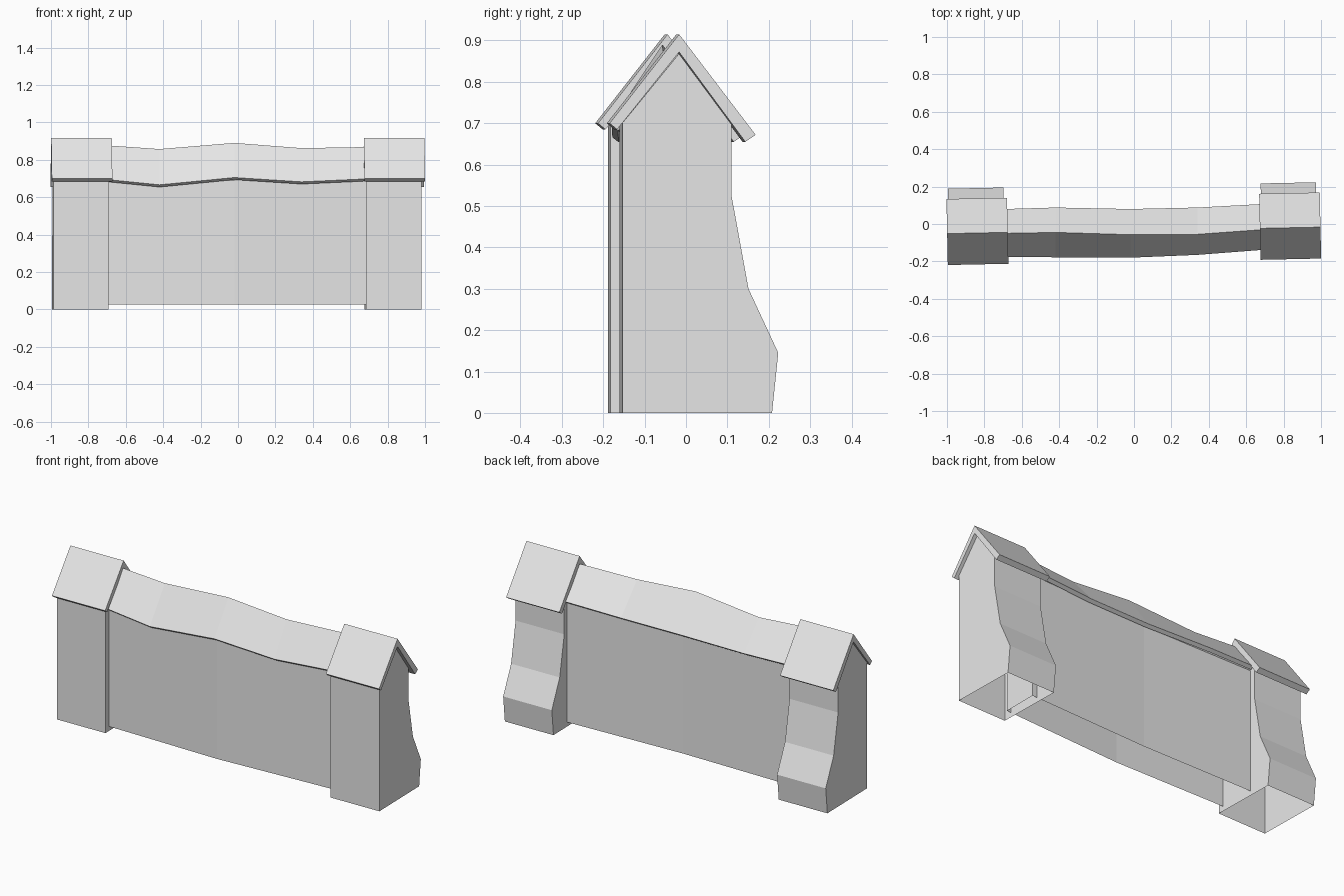
import bpy, bmesh
from mathutils import Matrix, Vector
from math import radians

cube = bpy.data.objects.get("Cube")
if cube:
    bpy.data.objects.remove(cube, do_unlink=True)

stone = bpy.data.materials.new("light_grey_stone")
stone.use_nodes = True
colour = (0.8, 0.8, 0.8, 1)
stone.diffuse_color = colour
stone.node_tree.nodes["Principled BSDF"].inputs["Base Color"].default_value = colour


def loft(name, sections, open_bottom=False, matrix=None):
    """Bridge (x, yz profile) sections and cap both ends.
    open_bottom leaves out the strip between last and first profile point."""
    bm = bmesh.new()
    rings = [[bm.verts.new((x, y, z)) for y, z in prof] for x, prof in sections]
    n = len(rings[0])
    for a, b in zip(rings, rings[1:]):
        for i in range(n - 1 if open_bottom else n):
            j = (i + 1) % n
            bm.faces.new((a[i], b[i], b[j], a[j]))
    # profiles run front, ridge, back, so caps face outwards along x
    bm.faces.new(rings[0])
    bm.faces.new(list(reversed(rings[-1])))
    if not open_bottom:
        bmesh.ops.recalc_face_normals(bm, faces=bm.faces)
    else:
        # outward direction judged from the middle of the shell
        centre = sum((v.co for v in bm.verts), Vector()) / len(bm.verts)
        for f in bm.faces:
            if f.normal.length == 0:
                f.normal_update()
            if f.normal.dot(f.calc_center_median() - centre) < 0:
                f.normal_flip()
    if matrix:
        bm.transform(matrix)
    mesh = bpy.data.meshes.new(name)
    bm.to_mesh(mesh)
    bm.free()
    mesh.materials.append(stone)
    obj = bpy.data.objects.new(name, mesh)
    bpy.context.collection.objects.link(obj)
    return obj


# Pillar profiles, y measured from the ridge line
pillar_profile = [(-0.137, 0), (-0.137, 0.70), (0, 0.868), (0.127, 0.697),
                  (0.127, 0.525), (0.168, 0.30), (0.24, 0.145), (0.225, 0)]
cap_profile = [(-0.168, 0.70), (0, 0.915), (0.185, 0.672),
               (0.16, 0.655), (0, 0.872), (-0.15, 0.685)]

# Two buttressed pillars, each turned slightly, with gabled caps
for side, x, y in (("right", -0.837, -0.048), ("left", 0.835, -0.02)):
    place = Matrix.Translation((x, y, 0)) @ Matrix.Rotation(radians(1.2), 4, "Z")
    loft(side + "_pillar", [(-0.153, pillar_profile), (0.143, pillar_profile)],
         open_bottom=True, matrix=place)
    loft(side + "_pillar_roof", [(-0.162, cap_profile), (0.162, cap_profile)],
         matrix=place)

# Wall body, bent at the middle and open underneath
wall = []
for x, front, ridge, back in ((-0.71, -0.15, -0.05, 0.05),
                              (-0.02, -0.155, -0.057, 0.05),
                              (0.71, -0.113, -0.03, 0.08)):
    wall.append((x, [(front, 0.025), (front, 0.69), (ridge, 0.825),
                     (back, 0.70), (back, 0.025)]))
loft("wall", wall, open_bottom=True)

# Sagging wall roof: x, front eave y z, ridge y z, back eave y z
roof = []
for x, fy, fz, ry, rz, by, bz in (
        (-0.69, -0.175, 0.693, -0.05, 0.876, 0.08, 0.71),
        (-0.42, -0.178, 0.666, -0.045, 0.857, 0.088, 0.705),
        (-0.02, -0.18, 0.705, -0.057, 0.89, 0.08, 0.70),
        (0.34, -0.165, 0.682, -0.055, 0.862, 0.088, 0.70),
        (0.69, -0.138, 0.698, -0.03, 0.868, 0.107, 0.71)):
    roof.append((x, [(fy, fz), (ry, rz), (by, bz), (by - 0.017, bz - 0.013),
                     (ry, rz - 0.036), (fy + 0.015, fz - 0.012)]))
loft("wall_roof", roof)
